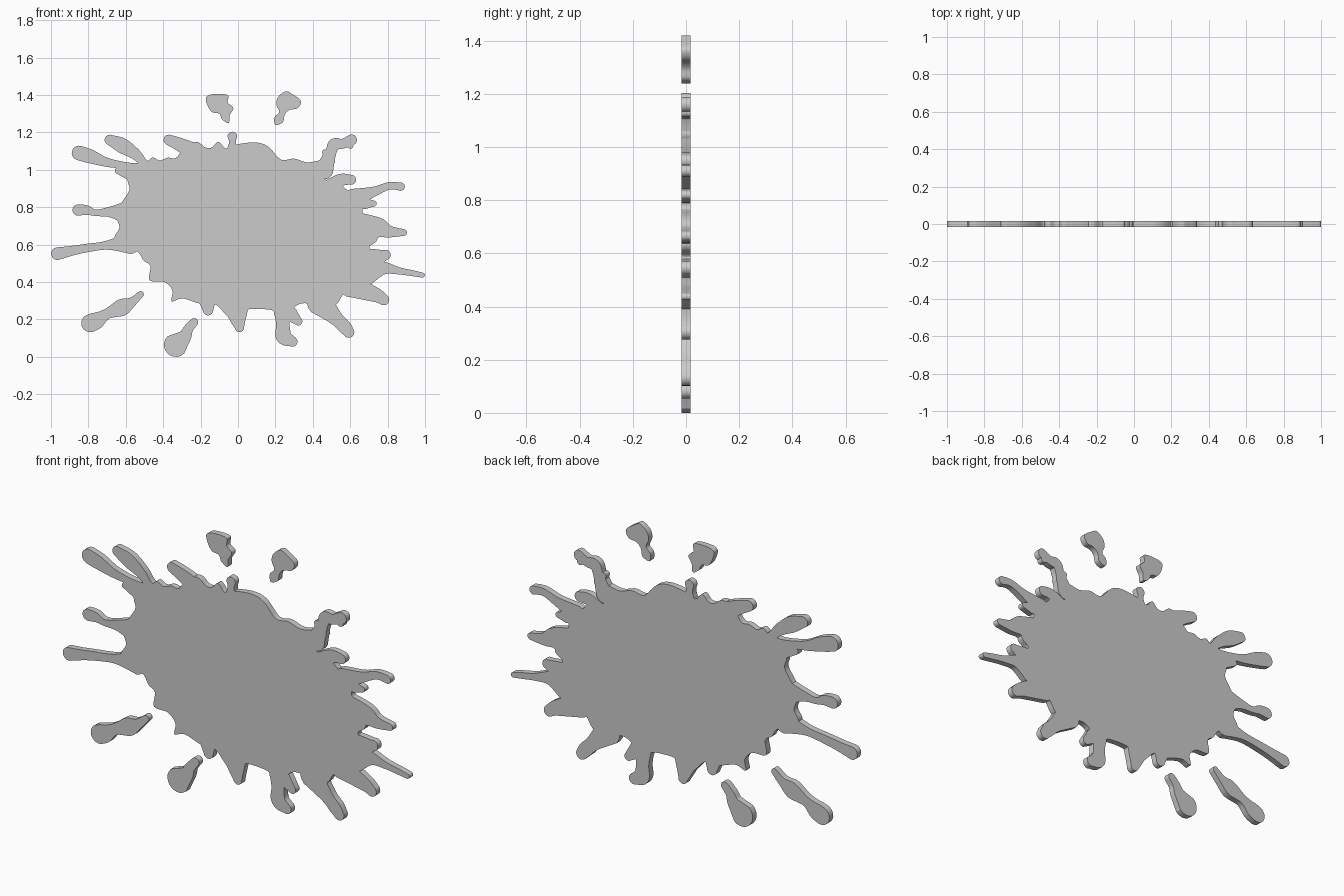
import bpy, bmesh, math
from mathutils import Vector
from mathutils.geometry import delaunay_2d_cdt

HALF = 0.016  # half of the plate thickness


def spline(pts, closed, steps=6):
    """Smooth curve through points of any dimension."""
    n, out = len(pts), []
    get = (lambda i: pts[i % n]) if closed else (lambda i: pts[max(0, min(n - 1, i))])
    for i in range(n if closed else n - 1):
        p = [get(i + k) for k in (-1, 0, 1, 2)]
        for s in range(steps):
            t = s / steps
            out.append(tuple(0.5 * (2 * b + (c - a) * t + (2 * a - 5 * b + 4 * c - d) * t * t
                                    + (3 * b - a - 3 * c + d) * t ** 3) for a, b, c, d in zip(*p)))
    if not closed:
        out.append(tuple(pts[-1]))
    return out


def stroke(*pts):
    """Outline of a round-ended stroke; points are (x, z, radius)."""
    c = spline(pts, False)
    left, right = [], []
    for i, (x, z, r) in enumerate(c):
        a, b = c[max(0, i - 1)], c[min(len(c) - 1, i + 1)]
        ang = math.atan2(b[1] - a[1], b[0] - a[0])
        left.append((x - r * math.sin(ang), z + r * math.cos(ang)))
        right.append((x + r * math.sin(ang), z - r * math.cos(ang)))

    def cap(p, q, start):
        ang = math.atan2(q[1] - p[1], q[0] - p[0]) + start
        return [(p[0] + p[2] * math.cos(ang + k * math.pi / 10),
                 p[1] + p[2] * math.sin(ang + k * math.pi / 10)) for k in range(1, 10)]
    return (right + cap(c[-1], (2 * c[-1][0] - c[-2][0], 2 * c[-1][1] - c[-2][1]), -math.pi / 2)
            + left[::-1] + cap(c[0], c[1], math.pi / 2))


def plate(name, outlines):
    """Merge overlapping outlines into one flat shape and give it thickness."""
    verts, faces = [], []
    for o in outlines:
        area = sum(o[i - 1][0] * o[i][1] - o[i][0] * o[i - 1][1] for i in range(len(o)))
        o = o if area > 0 else o[::-1]
        faces.append(list(range(len(verts), len(verts) + len(o))))
        verts += [Vector(p) for p in o]
    v2, _, f2, _, _, orig = delaunay_2d_cdt(verts, [], faces, 0, 1e-5)
    bm = bmesh.new()
    bv = [bm.verts.new((p.x, -HALF, p.y)) for p in v2]
    for f, src in zip(f2, orig):
        if src:
            bm.faces.new([bv[i] for i in f])
    bmesh.ops.delete(bm, geom=[v for v in bm.verts if not v.link_faces], context='VERTS')
    bmesh.ops.recalc_face_normals(bm, faces=bm.faces[:])
    bmesh.ops.dissolve_limit(bm, angle_limit=0.01, verts=bm.verts[:], edges=bm.edges[:])
    ext = bmesh.ops.extrude_face_region(bm, geom=bm.faces[:], use_keep_orig=True)
    for v in ext['geom']:
        if isinstance(v, bmesh.types.BMVert):
            v.co.y = HALF
    bmesh.ops.recalc_face_normals(bm, faces=bm.faces[:])
    me = bpy.data.meshes.new(name)
    bm.to_mesh(me)
    bm.free()
    ob = bpy.data.objects.new(name, me)
    bpy.context.collection.objects.link(ob)
    bpy.ops.object.select_all(action='DESELECT')
    ob.select_set(True)
    bpy.context.view_layer.objects.active = ob
    bpy.ops.object.shade_smooth_by_angle(angle=math.radians(30))
    return ob


# Wavy central puddle, clockwise from the upper left
core = spline([
    (-.575, 1.01), (-.51, 1.02), (-.46, 1.065), (-.42, 1.05), (-.375, 1.065), (-.33, 1.065),
    (-.28, 1.13), (-.22, 1.15), (-.175, 1.12), (-.14, 1.12), (-.105, 1.15), (-.065, 1.115),
    (-.01, 1.135), (.09, 1.147), (.16, 1.125), (.23, 1.055), (.30, 1.06), (.37, 1.04),
    (.445, 1.05), (.49, 1.03), (.468, .985), (.463, .95), (.54, .93), (.60, .88),
    (.70, .837), (.67, .80), (.67, .767), (.725, .725), (.745, .63), (.703, .59),
    (.714, .56), (.735, .49), (.703, .42), (.68, .40), (.68, .345), (.62, .35),
    (.565, .335), (.53, .285), (.47, .245), (.37, .286), (.307, .27), (.275, .21),
    (.20, .22), (.18, .25), (.06, .255), (.03, .22), (-.045, .21), (-.12, .28),
    (-.205, .285), (-.297, .313), (-.355, .297), (-.35, .355), (-.393, .40), (-.473, .41),
    (-.468, .485), (-.505, .515), (-.543, .565), (-.644, .575), (-.66, .64), (-.634, .693),
    (-.655, .767), (-.612, .84), (-.58, .895), (-.59, .945)], True)

# Arms of the splash
left_arms = [
    stroke((-.50, 1.01, .03), (-.58, 1.02, .018), (-.70, 1.04, .024), (-.79, 1.072, .037), (-.85, 1.09, .039)),
    stroke((-.45, 1.0, .04), (-.50, 1.035, .022), (-.55, 1.085, .03), (-.62, 1.13, .04), (-.685, 1.16, .028)),
    stroke((-.57, .98, .04), (-.64, .995, .018)),
    stroke((-.58, .77, .07), (-.68, .775, .03), (-.76, .77, .017), (-.81, .785, .026), (-.855, .785, .03)),
    stroke((-.58, .61, .06), (-.70, .597, .024), (-.82, .58, .023), (-.90, .565, .027), (-.965, .552, .034)),
]
top_arms = [
    stroke((-.20, 1.04, .05), (-.25, 1.10, .045), (-.31, 1.135, .036), (-.37, 1.16, .028)),
    stroke((-.03, 1.10, .035), (-.03, 1.145, .018), (-.03, 1.178, .026)),
    stroke((.46, 1.0, .05), (.495, 1.09, .03), (.515, 1.135, .033), (.56, 1.14, .026), (.607, 1.16, .029)),
    stroke((.49, 1.05, .03), (.465, 1.095, .015)),
    stroke((.595, 1.16, .02), (.60, 1.13, .017)),
]
right_arms = [
    stroke((.49, .90, .05), (.55, .945, .034), (.605, .947, .026)),
    stroke((.62, .85, .05), (.73, .885, .026), (.81, .915, .02), (.87, .91, .022)),
    stroke((.68, .82, .03), (.725, .82, .016)),
    stroke((.66, .69, .08), (.75, .69, .055), (.81, .67, .032), (.885, .665, .018)),
    stroke((.68, .53, .05), (.75, .535, .04), (.79, .545, .027)),
    stroke((.70, .46, .07), (.78, .475, .035), (.86, .46, .019), (.93, .448, .016), (.986, .437, .013)),
    stroke((.60, .38, .06), (.70, .345, .045), (.75, .325, .036), (.78, .305, .029)),
]
bottom_arms = [
    stroke((.44, .29, .07), (.525, .205, .038), (.57, .16, .036), (.592, .132, .03)),
    stroke((.24, .25, .05), (.24, .175, .036), (.245, .11, .043), (.29, .082, .028)),
    stroke((.28, .23, .04), (.322, .19, .022)),
    stroke((-.01, .27, .07), (.0, .20, .043), (.008, .157, .025)),
    stroke((-.165, .31, .05), (-.16, .25, .028)),
]
plate("splat_body", [core] + left_arms + top_arms + right_arms + bottom_arms)

# Loose droplets
plate("top_left_droplet", [spline([
    (-.17, 1.39), (-.13, 1.405), (-.055, 1.40), (-.055, 1.36), (-.025, 1.33), (-.045, 1.29),
    (-.05, 1.25), (-.085, 1.27), (-.10, 1.30), (-.14, 1.31), (-.165, 1.35)], True)])
plate("top_right_droplet", [spline([
    (.215, 1.39), (.255, 1.42), (.29, 1.405), (.335, 1.37), (.32, 1.33), (.275, 1.32),
    (.25, 1.295), (.24, 1.255), (.20, 1.24), (.195, 1.28), (.22, 1.31), (.205, 1.35)], True)])
plate("lower_left_droplet", [stroke(
    (-.52, .335, .017), (-.565, .295, .025), (-.62, .265, .045), (-.70, .23, .028),
    (-.755, .195, .045), (-.79, .18, .048))])
plate("bottom_droplet", [stroke(
    (-.235, .185, .022), (-.265, .15, .026), (-.285, .11, .037), (-.332, .064, .064))])
